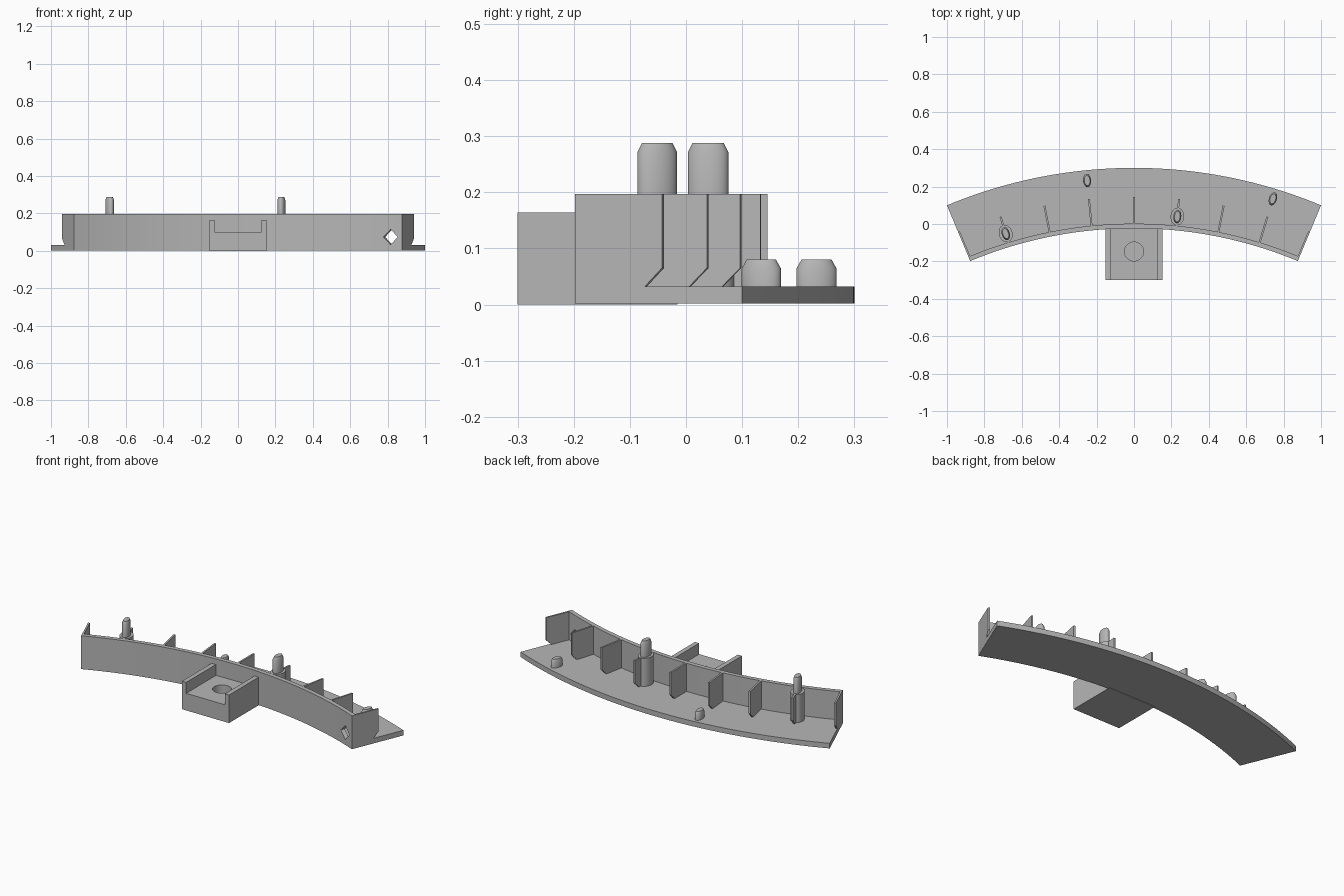
import bpy, bmesh
from math import sin, cos, pi, radians
from mathutils import Matrix, Vector

cube = bpy.data.objects.get("Cube")
if cube:
    bpy.data.objects.remove(cube)

CY = -2.3                                   # arc centre on the y axis
R_IN, R_WALL, R_OUT, R_RIB = 2.277, 2.302, 2.6, 2.445
BOTTOM, FLOOR, TOP = 0.002, 0.032, 0.197
HALF = radians(22.62)
STEP = HALF / 4

grey = bpy.data.materials.new("light grey plastic")
grey.use_nodes = True
colour = (0.47, 0.47, 0.47, 1)
grey.diffuse_color = colour
grey.node_tree.nodes["Principled BSDF"].inputs["Base Color"].default_value = colour


def finish(bm, name, smooth=False):
    bmesh.ops.recalc_face_normals(bm, faces=bm.faces)
    mesh = bpy.data.meshes.new(name)
    bm.to_mesh(mesh)
    bm.free()
    mesh.materials.append(grey)
    ob = bpy.data.objects.new(name, mesh)
    bpy.context.collection.objects.link(ob)
    if smooth:
        smooth_part(ob)
    return ob


def smooth_part(ob):
    bpy.ops.object.select_all(action='DESELECT')
    ob.select_set(True)
    bpy.context.view_layer.objects.active = ob
    bpy.ops.object.shade_smooth_by_angle(angle=radians(30))


def at_angle(a):
    """Frame on the arc: local y runs outward, x along the arc."""
    return Matrix.Translation((0, CY, 0)) @ Matrix.Rotation(-a, 4, 'Z')


def loft(name, rings, closed_smooth=True):
    """Join successive rings of points and cap both ends."""
    bm = bmesh.new()
    rows = [[bm.verts.new(p) for p in ring] for ring in rings]
    n = len(rows[0])
    for a, b in zip(rows, rows[1:]):
        for i in range(n):
            j = (i + 1) % n
            bm.faces.new((a[i], a[j], b[j], b[i]))
    bm.faces.new(rows[0])
    bm.faces.new(rows[-1])
    return finish(bm, name, closed_smooth)


def fin(name, a, x0, x1, r0):
    """Radial plate with a slanted foot."""
    outline = [(r0, FLOOR), (R_RIB - 0.033, FLOOR), (R_RIB, 0.065),
               (R_RIB, TOP), (r0, TOP)]
    m = at_angle(a)
    return loft(name, [[m @ Vector((x, r, z)) for r, z in outline] for x in (x0, x1)], False)


def oval_post(name, a, r, levels, segments=32):
    """Oval column; each level is (radius along arc, radial radius, height)."""
    m = at_angle(a)
    rings = []
    for rx, ry, z in levels:
        rings.append([m @ Vector((rx * cos(t), r + ry * sin(t), z))
                      for t in (2 * pi * i / segments for i in range(segments))])
    return loft(name, rings)


def cut(ob, cutter):
    cutter.hide_render = True
    mod = ob.modifiers.new("cut", 'BOOLEAN')
    mod.operation, mod.solver, mod.object = 'DIFFERENCE', 'EXACT', cutter
    bpy.ops.object.select_all(action='DESELECT')
    ob.select_set(True)
    bpy.context.view_layer.objects.active = ob
    bpy.ops.object.modifier_apply(modifier=mod.name)
    bpy.data.objects.remove(cutter)


# Curved floor and front wall as one swept L profile
profile = [(R_IN, BOTTOM), (R_OUT, BOTTOM), (R_OUT, FLOOR),
           (R_WALL, FLOOR), (R_WALL, TOP), (R_IN, TOP)]
SEGS = 48
body = loft("curved_body", [[at_angle(HALF * (2 * i / SEGS - 1)) @ Vector((0, r, z))
                             for r, z in profile] for i in range(SEGS + 1)], False)

# Diamond opening near the left end of the wall
m = at_angle(radians(21))
d = 0.041
diamond = [(-d, 0), (0, -d), (d, 0), (0, d)]
cut(body, loft("diamond_cutter", [[m @ Vector((x, r, 0.074 + z)) for x, z in diamond]
                                  for r in (R_IN - 0.05, R_WALL + 0.05)], False))
smooth_part(body)

# End plates and inner ribs
fin("left_end_plate", HALF, -0.01, 0, R_WALL)
fin("right_end_plate", -HALF, 0, 0.01, R_WALL)
for k in range(-3, 4):
    fin("rib", k * STEP, -0.005, 0.005, R_WALL - 0.005)

# Tall locating pins standing on oval bosses
for side, k in (("left", 1), ("right", -3)):
    oval_post(side + "_boss", k * STEP, 2.351,
              [(0.036, 0.047, FLOOR - 0.005), (0.036, 0.047, TOP - 0.001)])
    oval_post(side + "_tall_pin", k * STEP, 2.351,
              [(0.021, 0.036, TOP - 0.01), (0.021, 0.036, 0.272), (0.015, 0.028, 0.288)])

# Short pins on the floor
for side, k in (("left", 3), ("right", -1)):
    oval_post(side + "_short_pin", k * STEP, 2.545,
              [(0.021, 0.036, FLOOR - 0.005), (0.021, 0.036, 0.064), (0.015, 0.027, 0.08)])

# Front bracket: U-shaped channel with a blind round socket
W, T, SHELF, H = 0.152, 0.027, 0.1, 0.164
channel = [(-W, 0), (W, 0), (W, H), (W - T, H), (W - T, SHELF),
           (T - W, SHELF), (T - W, H), (-W, H)]
bracket = loft("front_bracket", [[Vector((x, y, z)) for x, z in channel]
                                 for y in (-0.3, -0.015)], False)
socket = [[Vector((0.051 * cos(t), -0.147 + 0.051 * sin(t), z))
           for t in (2 * pi * i / 32 for i in range(32))] for z in (0.03, 0.14)]
cut(bracket, loft("socket_cutter", socket, False))
smooth_part(bracket)
